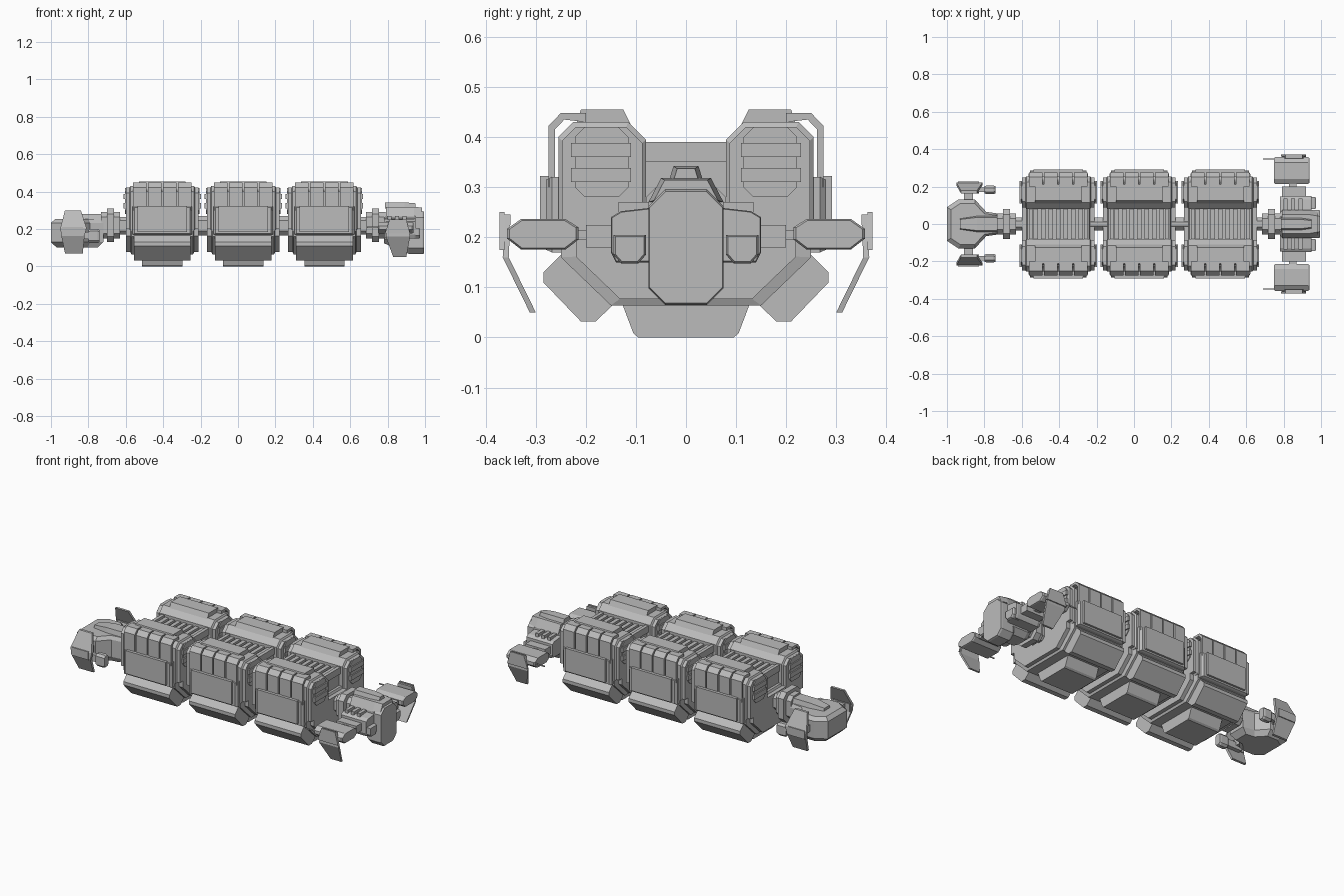
import bpy, bmesh

cube = bpy.data.objects.get("Cube")
if cube:
    bpy.data.objects.remove(cube, do_unlink=True)

grey = bpy.data.materials.new("hull_grey")
grey.use_nodes = True
colour = (0.5, 0.5, 0.5, 1)
grey.diffuse_color = colour
grey.node_tree.nodes["Principled BSDF"].inputs["Base Color"].default_value = colour


def rings_object(name, rings, mirror):
    """Skin a list of equal-length rings, cap both ends, optionally mirror in y."""
    bm = bmesh.new()
    loops = [[bm.verts.new(p) for p in ring] for ring in rings]
    n = len(loops[0])
    for a, b in zip(loops, loops[1:]):
        for i in range(n):
            j = (i + 1) % n
            bm.faces.new((a[i], a[j], b[j], b[i]))
    bm.faces.new(loops[0])
    bm.faces.new(loops[-1])
    bmesh.ops.recalc_face_normals(bm, faces=bm.faces)
    mesh = bpy.data.meshes.new(name)
    bm.to_mesh(mesh)
    bm.free()
    mesh.materials.append(grey)
    obj = bpy.data.objects.new(name, mesh)
    bpy.context.collection.objects.link(obj)
    if mirror:
        mod = obj.modifiers.new("mirror", 'MIRROR')
        mod.use_axis = (False, True, False)
        mod.use_mirror_merge = False
    return obj


def loft(name, profile, stations, axis='x', mirror=False):
    """Sweep a profile along an axis; each station is (position, scale)."""
    us, vs = zip(*profile)
    cu, cv = (min(us) + max(us)) / 2, (min(vs) + max(vs)) / 2
    place = {'x': lambda u, v, s: (s, u, v),
             'y': lambda u, v, s: (u, s, v),
             'z': lambda u, v, s: (u, v, s)}[axis]
    rings = [[place(cu + (u - cu) * k, cv + (v - cv) * k, s) for u, v in profile]
             for s, k in stations]
    return rings_object(name, rings, mirror)


def box(name, x, y, z, mirror=False):
    profile = [(y[0], z[0]), (y[1], z[0]), (y[1], z[1]), (y[0], z[1])]
    return loft(name, profile, [(x[0], 1), (x[1], 1)], mirror=mirror)


def octagon(y0, y1, z0, z1, c):
    return [(y0 + c, z0), (y1 - c, z0), (y1, z0 + c), (y1, z1 - c),
            (y1 - c, z1), (y0 + c, z1), (y0, z1 - c), (y0, z0 + c)]


def both(half):
    """Close a half outline by reflecting it in its first coordinate."""
    return half + [(-u, v) for u, v in reversed(half)]


def sheet(name, sections, t):
    """Bent plate from sections (y, z, x0, x1) of thickness t, on both sides."""
    rings = [[(a, y - t, z), (b, y - t, z), (b, y, z), (a, y, z)]
             for y, z, a, b in sections]
    return rings_object(name, rings, True)


def bevelled(cx, half, bevel, k):
    return [(cx - half, k), (cx - half + bevel, 1), (cx + half - bevel, 1), (cx + half, k)]


def stepped(cx, half, step, k):
    a = half - step
    return [(cx - half, k), (cx - a - .006, k), (cx - a, 1),
            (cx + a, 1), (cx + a + .006, k), (cx + half, k)]


def flat(cx, half):
    return [(cx - half, 1), (cx + half, 1)]


def cargo_module(cx):
    def span(h):
        return (cx - h, cx + h)
    # central hull and trench
    loft("module_hull", both([(.15, .064), (.25, .16), (.25, .26), (.24, .28)]),
         stepped(cx, .195, .03, .88))
    box("trench_floor", span(.15), (-.1, .1), (.25, .36))
    for i in range(7):
        x = cx - .12 + i * .04
        box("trench_rib", (x - .012, x + .012), (-.09, .09), (.355, .38))
    for s in (-1, 1):
        x = cx + s * .147
        box("trench_end_beam", (x - .01, x + .01), (-.1, .1), (.35, .39))
    # belly keel
    loft("belly_keel", both([(.095, 0), (.105, .008), (.127, .066)]), flat(cx, .107))
    # angled lower pods
    loft("lower_pod", [(.285, .13), (.285, .11), (.21, .032), (.18, .032),
                       (.145, .066), (.2, .16), (.25, .165)],
         flat(cx, .152), mirror=True)
    # cargo towers
    loft("tower", [(.08, .19), (.08, .395), (.115, .43), (.225, .43), (.255, .4), (.255, .19)],
         stepped(cx, .195, .025, .92), mirror=True)
    loft("tower_cap", [(.11, .425), (.125, .455), (.21, .455), (.22, .425)],
         flat(cx, .125), mirror=True)
    loft("tower_end_panel", octagon(.115, .222, .28, .42, .02), flat(cx, .2), mirror=True)
    for z in (.31, .36):
        box("end_clip", span(.207), (.11, .23), (z, z + .028), True)
    # roof ribs wrapping over the outer shoulder
    for dx in (-.12, -.04, .04, .12):
        loft("shoulder_rib", [(.2, .43), (.2, .448), (.25, .448), (.275, .422), (.275, .3),
                              (.262, .3), (.262, .415), (.243, .435)],
             flat(cx + dx, .036), mirror=True)
    # side plating
    loft("side_frame", [(cx - .16, .17), (cx + .16, .17), (cx + .16, .32), (cx - .16, .32)],
         [(.24, 1), (.268, 1), (.28, .93)], 'y', True)
    box("side_panel", span(.132), (.27, .292), (.185, .322), True)


for centre in (-.405, .028, .462):
    cargo_module(centre)

# couplings between sections
for x in (-.19, .245):
    loft("coupling", octagon(-.035, .035, .165, .27, .025), flat(x, .06))
for s, a, b in ((-1, -.78, -.58), (1, .64, .82)):
    loft("neck", octagon(-.035, .035, .17, .265, .02), [(a, 1), (b, 1)])
    x = -.682 if s < 0 else .735
    loft("neck_collar", octagon(-.08, .08, .13, .31, .03), flat(x, .018))
    loft("neck_ring", octagon(-.055, .055, .15, .29, .025), flat(x, .05))

# command head
loft("head_core", octagon(-.075, .075, .11, .3, .03), [(.78, .85), (.81, 1), (.95, 1)])
loft("head_shield", octagon(-.075, .075, .065, .295, .033),
     [(.9, .92), (.915, 1), (.985, 1), (.995, .97)])
loft("head_crest", both([(.075, .27), (.05, .318)]), [(.79, 1), (.94, 1), (.985, .85)])
loft("head_crest_top", both([(.035, .31), (.025, .342)]), [(.785, 1), (.89, 1), (.95, .7)])
loft("head_cheek", [(.06, .15), (.14, .15), (.15, .17), (.15, .24), (.13, .252), (.06, .26)],
     [(.78, .9), (.8, 1), (.94, 1), (.95, .96)], mirror=True)
loft("cheek_intake", [(.08, .165), (.095, .148), (.13, .148), (.145, .165), (.145, .205), (.08, .205)],
     [(.92, 1), (.965, 1), (.972, .88)], mirror=True)
for x in (.8, .84, .88):
    box("cheek_fin", (x, x + .02), (.07, .135), (.25, .27), True)
box("head_pylon", (.79, .92), (.14, .2), (.18, .225), True)
box("nacelle_rod", (.83, .87), (.19, .225), (.195, .215), True)
loft("nacelle", [(.215, .195), (.24, .176), (.33, .176), (.357, .197),
                 (.357, .217), (.33, .236), (.24, .236), (.215, .22)],
     bevelled(.843, .094, .006, .93), mirror=True)
box("nacelle_hub", (.82, .9), (.345, .364), (.195, .222), True)
box("nacelle_spike", (.69, .82), (.345, .35), (.205, .212), True)
sheet("head_fin_upper", [(.372, .25, .81, .9), (.372, .175, .785, .92)], .01)
sheet("head_fin_lower", [(.362, .245, .81, .9), (.366, .16, .79, .92),
                         (.312, .05, .83, .9)], .012)

# tail
loft("tail_body", [(-1, -.09), (-1, .09), (-.94, .13), (-.85, .13), (-.79, .065), (-.72, .055),
                   (-.72, -.055), (-.79, -.065), (-.85, -.13), (-.94, -.13)],
     [(.1, .78), (.13, 1), (.232, 1), (.252, .85)], 'z')
loft("tail_spine", both([(.055, .2), (.035, .28)]), [(-.93, .7), (-.84, 1), (-.7, 1)])
box("tail_pylon", (-.91, -.86), (.1, .21), (.165, .205), True)
box("tail_fin_boss", (-.94, -.83), (.2, .226), (.162, .21), True)
sheet("tail_fin", [(.178, .3, -.925, -.84), (.222, .205, -.95, -.81),
                   (.222, .165, -.945, -.82), (.178, .07, -.925, -.83)], .015)
box("tail_arm", (-.9, -.78), (.17, .195), (.145, .185), True)
loft("tail_thruster", octagon(.16, .205, .125, .2, .012),
     bevelled(-.77, .03, .01, .85), mirror=True)
